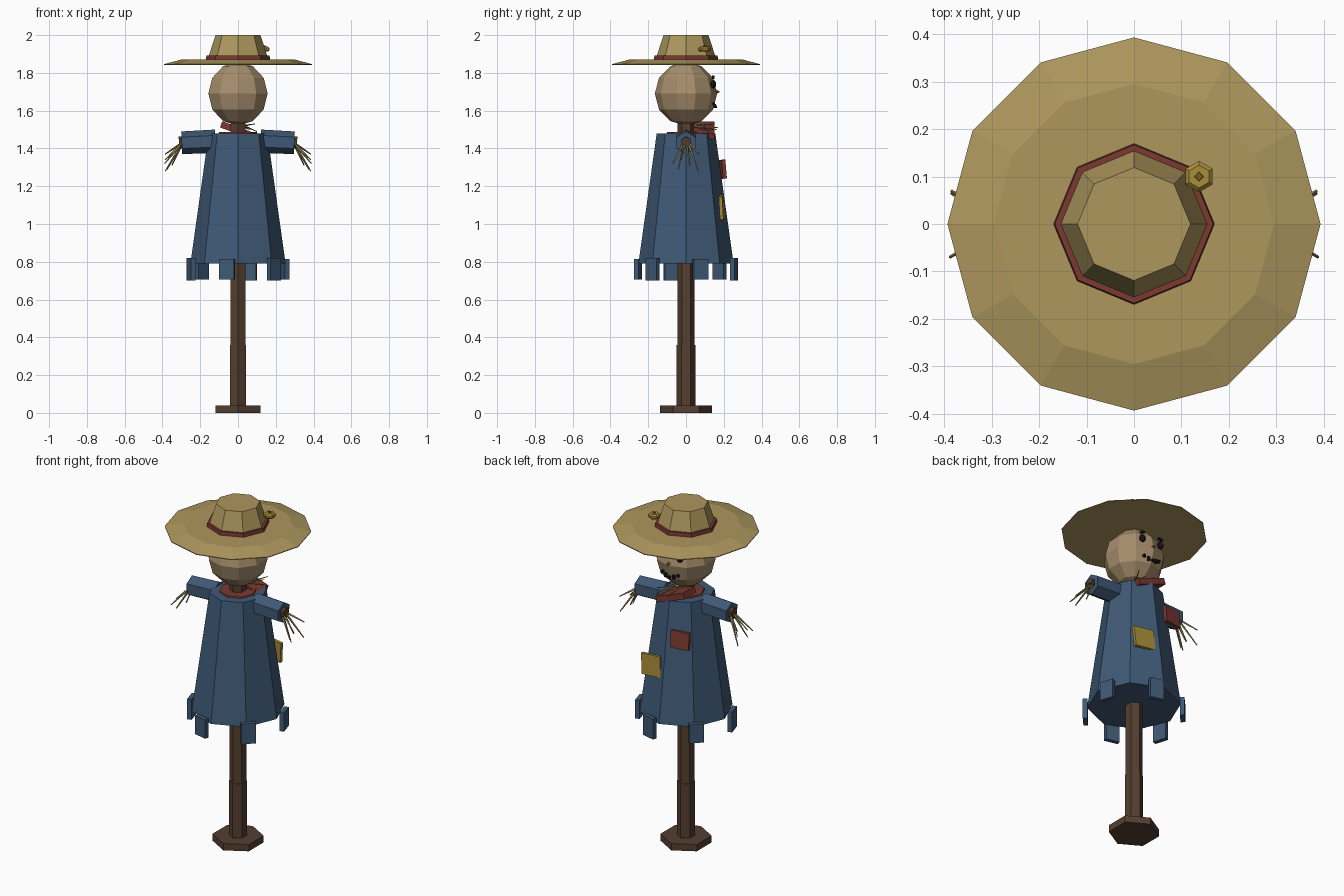
import bpy, math
from mathutils import Vector, Matrix

if "Cube" in bpy.data.objects:
    bpy.data.objects.remove(bpy.data.objects["Cube"])

MATS = {}
COLORS = {
    "straw_hat": (0.42, 0.31, 0.11), "band_red": (0.20, 0.04, 0.03), "burlap": (0.38, 0.27, 0.15),
    "cloth": (0.05, 0.10, 0.18), "wood": (0.09, 0.05, 0.03), "black": (0.01, 0.01, 0.01),
    "yellow": (0.40, 0.27, 0.04), "straw": (0.30, 0.25, 0.10), "nose_brown": (0.20, 0.10, 0.03),
}


def finish(name, color):
    ob = bpy.context.object
    ob.name = name
    if color not in MATS:
        MATS[color] = bpy.data.materials.new(color)
        MATS[color].diffuse_color = (*COLORS[color], 1)
    ob.data.materials.append(MATS[color])
    return ob


def lathe(name, color, n, rings, start=0.0, center=(0, 0)):
    """Closed n-sided solid from (radius, z) rings; first vertex at angle start (degrees)."""
    verts = [(center[0] + r * math.cos(math.radians(start) + math.tau * i / n),
              center[1] + r * math.sin(math.radians(start) + math.tau * i / n), z)
             for r, z in rings for i in range(n)]
    faces = [(k * n + i, k * n + (i + 1) % n, (k + 1) * n + (i + 1) % n, (k + 1) * n + i)
             for k in range(len(rings) - 1) for i in range(n)]
    faces += [tuple(reversed(range(n))), tuple(range(len(verts) - n, len(verts)))]
    me = bpy.data.meshes.new(name)
    me.from_pydata(verts, [], faces)
    ob = bpy.data.objects.new(name, me)
    bpy.context.collection.objects.link(ob)
    bpy.context.view_layer.objects.active = ob
    return finish(name, color)


def box(name, color, loc, size, rot=(0, 0, 0)):
    bpy.ops.mesh.primitive_cube_add(size=1, location=loc, rotation=[math.radians(a) for a in rot])
    bpy.context.object.scale = size
    return finish(name, color)


def rod(name, color, a, b, r1, r2, n):
    """Tapered n-sided rod between two points."""
    a, b = Vector(a), Vector(b)
    d = b - a
    bpy.ops.mesh.primitive_cone_add(vertices=n, radius1=r1, radius2=r2, depth=d.length,
                                    location=(a + b) / 2,
                                    rotation=d.to_track_quat('Z', 'Y').to_euler())
    return finish(name, color)


def ball(name, color, loc, scale, seg=8, rings=6):
    bpy.ops.mesh.primitive_uv_sphere_add(segments=seg, ring_count=rings, radius=1, location=loc)
    bpy.context.object.scale = scale
    return finish(name, color)


# Post and base
lathe("base", "wood", 6, [(0.137, 0), (0.137, 0.04)], 90)
lathe("post", "wood", 6, [(0.045, 0.03), (0.045, 1.56)], 90)
lathe("post_sleeve", "wood", 6, [(0.049, 0.03), (0.049, 0.36)], 90)

# Coat with ragged hem strips
lathe("coat", "cloth", 8, [(0.252, 0.79), (0.155, 1.48)])
for i in range(6):
    a = 17 + 60 * i
    r = math.radians(a)
    box("hem_strip", "cloth", (0.26 * math.cos(r), 0.26 * math.sin(r), 0.76),
        (0.025, 0.08, 0.12 if i % 2 else 0.11), (0, 0, a))

# Arms: sleeve, wrist and straw fingers, mirrored
FINGERS = [(0.385, 0.07, 1.37), (0.385, -0.025, 1.34), (0.388, -0.07, 1.32),
           (0.385, 0.065, 1.28), (0.35, 0.02, 1.31), (0.375, -0.04, 1.29)]
for s in (-1, 1):
    rod("sleeve", "cloth", (s * 0.12, 0, 1.438), (s * 0.298, 0, 1.43), 0.062, 0.06, 6)
    rod("wrist", "wood", (s * 0.25, 0, 1.435), (s * 0.312, 0, 1.43), 0.032, 0.032, 6)
    for x, y, z in FINGERS:
        rod("straw_finger", "straw", (s * 0.295, y * 0.2, 1.43), (s * x, y, z), 0.007, 0.003, 4)

# Coat patches
box("red_patch", "band_red", (-0.1, 0.195, 1.29), (0.11, 0.02, 0.10), (5, 0, 8))
box("yellow_patch", "yellow", (0.09, 0.19, 1.09), (0.13, 0.018, 0.12), (3, 5, -4))

# Scarf and neck straw
lathe("scarf_ring", "band_red", 8, [(0.105, 1.47), (0.10, 1.488)])
box("scarf_flap", "band_red", (0, 0.095, 1.495), (0.19, 0.11, 0.035), (0, 20, 0))
for x, y, z in [(0.10, 0.13, 1.49), (0.06, 0.16, 1.50), (0.0, 0.17, 1.51), (-0.07, 0.15, 1.52), (0.09, 0.15, 1.53)]:
    rod("neck_straw", "straw", (x * 0.3, 0.04, 1.52), (x, y, z), 0.005, 0.002, 4)

# Head
lathe("head", "burlap", 10, [(max(0.165 * math.cos(math.radians(t)), 0.001),
      1.69 + 0.168 * math.sin(math.radians(t))) for t in range(-90, 91, 30)], 90)

# Face on the +y side
for s in (-1, 1):
    ball("eye", "black", (s * 0.062, 0.145, 1.74), (0.02, 0.015, 0.022))
    box("eyebrow", "black", (s * 0.062, 0.145, 1.777), (0.03, 0.014, 0.01), (0, s * 15, 0))
rod("nose", "nose_brown", (0, 0.15, 1.70), (0, 0.178, 1.70), 0.016, 0.002, 4)
for i in range(-2, 3):
    box("mouth_stitch", "black", (i * 0.025, 0.158 - abs(i) * 0.006, 1.62 + 0.004 * i * i),
        (0.013, 0.014, 0.022 if i % 2 else 0.014))

# Hat: brim, crown, band and flower
lathe("hat_brim", "straw_hat", 12, [(0.393, 1.842), (0.393, 1.846), (0.295, 1.872)])
lathe("hat_crown", "straw_hat", 8, [(0.163, 1.865), (0.119, 2.0)])
lathe("hat_band", "band_red", 8, [(0.17, 1.868), (0.167, 1.893)])
lathe("hat_flower", "yellow", 6, [(0.026, 1.912), (0.033, 1.92), (0.033, 1.932), (0.024, 1.94)], 90, (0.137, 0.10))
lathe("flower_center", "nose_brown", 4, [(0.013, 1.93), (0.009, 1.945)], 0, (0.137, 0.10))

for m in bpy.data.materials:
    if m.users and not m.is_grease_pencil:
        m.use_nodes = True
        m.node_tree.nodes["Principled BSDF"].inputs["Base Color"].default_value = m.diffuse_color
